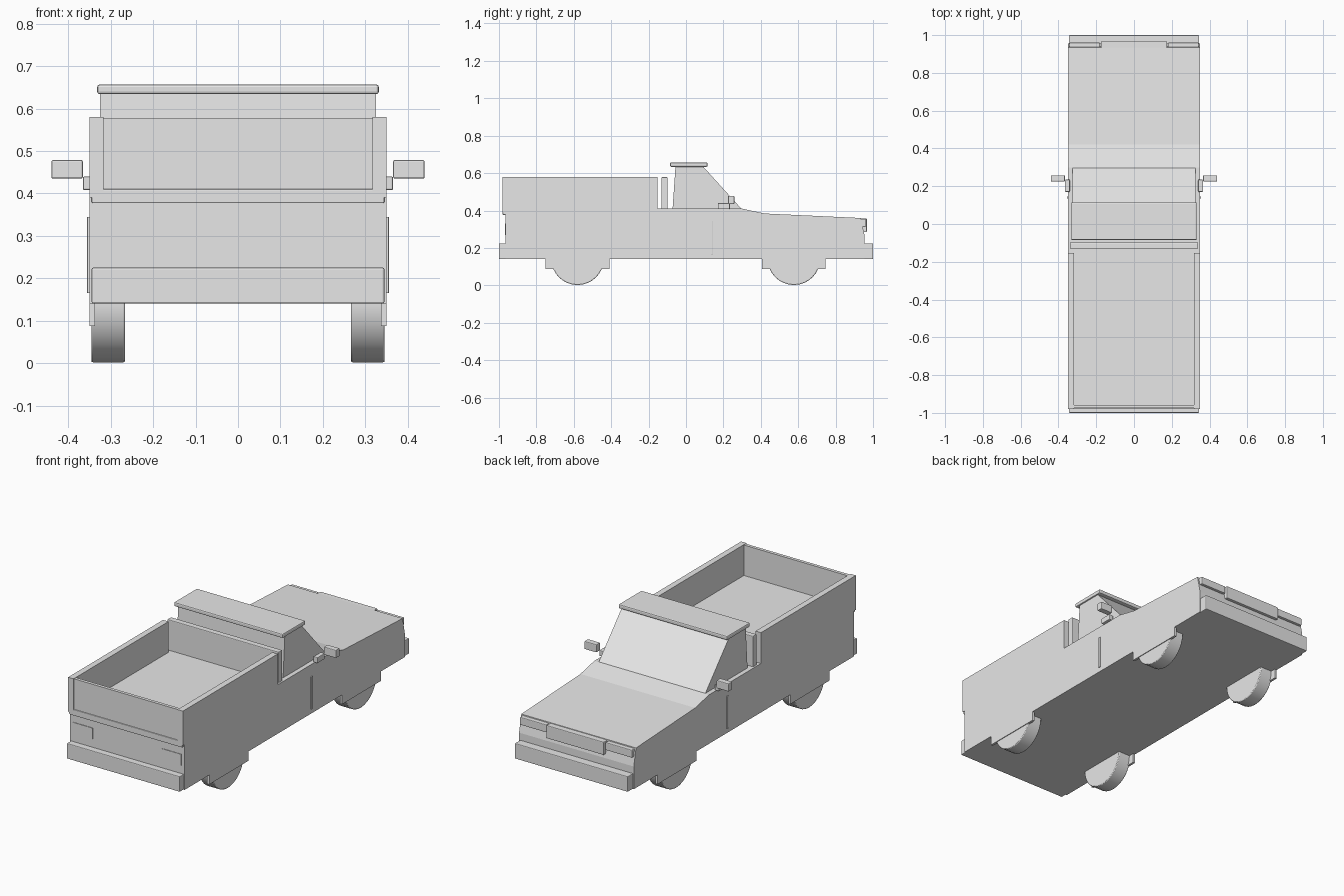
import bpy, bmesh, math
from mathutils import Matrix, Vector

cube = bpy.data.objects.get("Cube")
if cube:
    bpy.data.objects.remove(cube, do_unlink=True)

grey = bpy.data.materials.new("plain_grey")
grey.use_nodes = True
grey.diffuse_color = (0.8, 0.8, 0.8, 1)
grey.node_tree.nodes["Principled BSDF"].inputs["Base Color"].default_value = (0.8, 0.8, 0.8, 1)


def finish(name, bm, bevel=0.0):
    bmesh.ops.recalc_face_normals(bm, faces=bm.faces)
    mesh = bpy.data.meshes.new(name)
    bm.to_mesh(mesh)
    bm.free()
    mesh.materials.append(grey)
    obj = bpy.data.objects.new(name, mesh)
    bpy.context.collection.objects.link(obj)
    if bevel:
        mod = obj.modifiers.new("soft_edges", 'BEVEL')
        mod.width = bevel
        mod.segments = 2
    return obj


def box(name, x, y, z, bevel=0.0):
    """Box from (min, max) pairs."""
    bm = bmesh.new()
    size = [b - a for a, b in (x, y, z)]
    mid = [(a + b) / 2 for a, b in (x, y, z)]
    bmesh.ops.create_cube(bm, size=1, matrix=Matrix.Translation(mid) @ Matrix.Diagonal((*size, 1)))
    return finish(name, bm, bevel)


def pair(name, x, y, z, bevel=0.0):
    """Matching boxes on the left (+x) and right (-x)."""
    box("left_" + name, x, y, z, bevel)
    box("right_" + name, (-x[1], -x[0]), y, z, bevel)


def extrude_profile(name, half, points, bevel=0.0):
    """Side profile (y, z) extruded across the width."""
    bm = bmesh.new()
    face = bm.faces.new([bm.verts.new((-half, y, z)) for y, z in points])
    new = bmesh.ops.extrude_face_region(bm, geom=[face])["geom"]
    bmesh.ops.translate(bm, vec=Vector((2 * half, 0, 0)),
                        verts=[v for v in new if isinstance(v, bmesh.types.BMVert)])
    return finish(name, bm, bevel)


# Lower body with sloping bonnet and leaning nose
extrude_profile("lower_body", 0.35, [
    (-0.965, 0.14), (0.955, 0.14), (0.955, 0.265), (0.935, 0.36),
    (0.42, 0.384), (0.30, 0.41), (-0.965, 0.41)])

# Cab with raked windscreen, and roof slab
extrude_profile("cab", 0.325, [
    (-0.072, 0.405), (0.30, 0.405), (0.09, 0.637), (-0.056, 0.637)])
box("roof", (-0.332, 0.332), (-0.085, 0.115), (0.634, 0.657), 0.006)
box("cab_rear_panel", (-0.34, 0.34), (-0.131, -0.098), (0.40, 0.578), 0.004)

# Cargo bed
pair("bed_wall", (0.317, 0.35), (-0.98, -0.153), (0.39, 0.58))
box("tailgate", (-0.318, 0.318), (-0.975, -0.957), (0.40, 0.578))
box("tailgate_ledge", (-0.345, 0.345), (-0.98, -0.96), (0.377, 0.41), 0.003)
pair("tail_lamp", (0.21, 0.33), (-0.968, -0.96), (0.27, 0.332))

# Bumpers
box("rear_bumper", (-0.345, 0.345), (-1.0, -0.96), (0.14, 0.225), 0.004)
box("front_bumper", (-0.345, 0.345), (0.95, 1.0), (0.14, 0.225), 0.004)

# Nose: grille and headlamps
box("grille", (-0.175, 0.175), (0.93, 0.967), (0.285, 0.357), 0.004)
pair("headlamp", (0.18, 0.342), (0.93, 0.96), (0.312, 0.355), 0.004)

# Mirrors and door seams
pair("mirror_arm", (0.34, 0.366), (0.17, 0.235), (0.408, 0.44), 0.004)
pair("mirror", (0.366, 0.44), (0.225, 0.258), (0.435, 0.479), 0.004)
pair("door_strip", (0.345, 0.356), (0.134, 0.145), (0.165, 0.345), 0.002)

# Arch skirts and wheels
for end, y in (("rear", -0.58), ("front", 0.577)):
    pair(end + "_arch_skirt", (0.337, 0.35), (y - 0.17, y + 0.17), (0.088, 0.15))
    for side, sx in (("left", 1), ("right", -1)):
        bm = bmesh.new()
        place = Matrix.Translation((sx * 0.306, y, 0.143)) @ Matrix.Rotation(math.pi / 2, 4, 'Y')
        bmesh.ops.create_cone(bm, cap_ends=True, segments=32, radius1=0.141,
                              radius2=0.141, depth=0.08, matrix=place)
        wheel = finish(f"{side}_{end}_wheel", bm, 0.004)
        bpy.ops.object.select_all(action='DESELECT')
        wheel.select_set(True)
        bpy.context.view_layer.objects.active = wheel
        bpy.ops.object.shade_smooth_by_angle(angle=math.radians(35))
